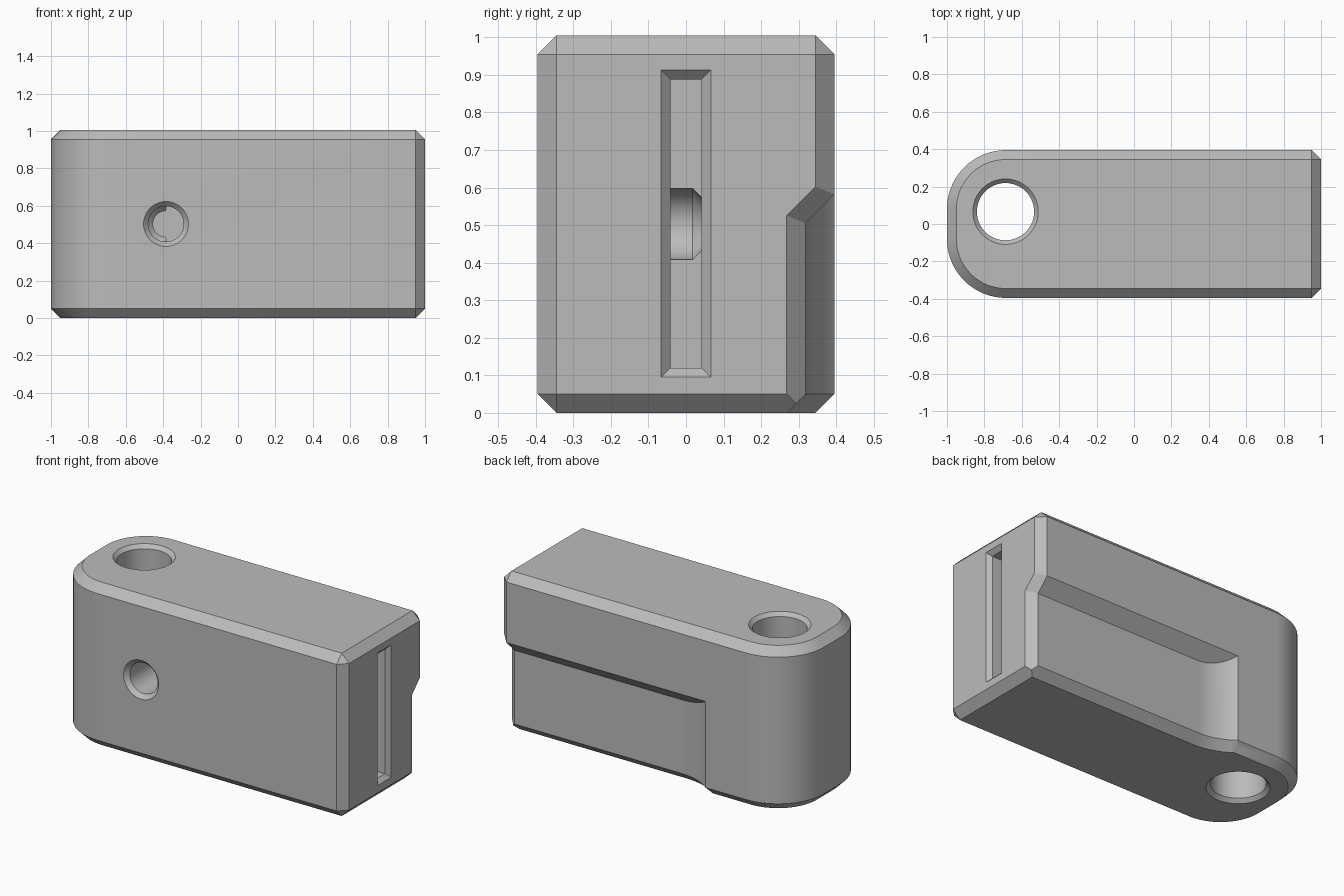
import bpy, bmesh, math
from mathutils import Vector

if "Cube" in bpy.data.objects:
    bpy.data.objects.remove(bpy.data.objects["Cube"])

W, H, C = 0.395, 1.005, 0.05          # half width, height, chamfer
R, CX = 0.315, -0.685                 # rounded end radius and centre

grey = bpy.data.materials.new("plain grey")
grey.diffuse_color = (0.5, 0.5, 0.5, 1)
grey.use_nodes = True
grey.node_tree.nodes["Principled BSDF"].inputs["Base Color"].default_value = grey.diffuse_color


def finish(name, bm):
    bmesh.ops.recalc_face_normals(bm, faces=bm.faces)
    me = bpy.data.meshes.new(name)
    bm.to_mesh(me)
    bm.free()
    ob = bpy.data.objects.new(name, me)
    me.materials.append(grey)
    bpy.context.collection.objects.link(ob)
    return ob


def hull(name, points):
    bm = bmesh.new()
    for p in points:
        bm.verts.new(p)
    bmesh.ops.convex_hull(bm, input=bm.verts)
    bmesh.ops.dissolve_limit(bm, angle_limit=0.003, verts=bm.verts, edges=bm.edges)
    return finish(name, bm)


def loft(name, rings):
    """Skin a stack of equal-length closed rings and cap both ends."""
    bm = bmesh.new()
    vs = [[bm.verts.new(p) for p in ring] for ring in rings]
    n = len(vs[0])
    for a, b in zip(vs, vs[1:]):
        for i in range(n):
            j = (i + 1) % n
            bm.faces.new((a[i], a[j], b[j], b[i]))
    bm.faces.new(vs[0][::-1])
    bm.faces.new(vs[-1])
    return finish(name, bm)


def circle(r, place, n=64):
    return [place(r * math.cos(2 * math.pi * i / n), r * math.sin(2 * math.pi * i / n))
            for i in range(n)]


# Main block: rounded at -x, chamfered all round
def outline(inset, z):
    pts = []
    for s in (-1, 1):
        for i in range(25):
            a = math.pi / 2 * (1 + i / 24)
            r = R - inset
            pts.append((CX + r * math.cos(a), s * (W - R + r * math.sin(a)), z))
        if inset:
            pts.append((1 - C, s * (W - C), z))
        else:
            pts += [(1 - C, s * W, z), (1, s * (W - C), z)]
    return pts


body = hull("block_body", outline(C, 0) + outline(0, C) + outline(0, H - C) + outline(C, H))

# Recess along the lower back, with curved end and sloping ceiling
RY, SLOPE = 0.318, 0.187
AX, AR = -0.19, 0.35


def recess_ring(d, zf):
    r = AR + d
    end = math.acos((AR + RY - 0.46) / r)
    pts = [(1.3, RY - d)]
    for i in range(25):
        a = end * i / 24
        pts.append((AX - r * math.sin(a), RY + AR - r * math.cos(a)))
    pts.append((1.3, 0.46))
    return [(x, y, zf(y)) for x, y in pts]


recess = loft("recess_cutter", [recess_ring(0.1, lambda y: -C), recess_ring(0, lambda y: C),
                                recess_ring(0, lambda y: y + SLOPE)])

# Chamfer where the recess meets the right end
pts = []
for x, e in ((0.9, -0.05), (1.05, 0.1)):
    y0, k = RY - e, SLOPE + e * math.sqrt(2)
    pts += [(x, y0, -0.2), (x, y0, y0 + k), (x, 0.6, 0.6 + k), (x, 0.6, -0.2)]
recess_end = hull("recess_end_cutter", pts)

# Deep slot from the right end, flared at the mouth
slot = loft("slot_cutter", [[(x, sy * (0.041 + f), 0.504 + sz * (0.384 + f))
                             for sy, sz in ((-1, -1), (1, -1), (1, 1), (-1, 1))]
                            for x, f in ((-0.385, 0), (0.975, 0), (1.025, 0.05))])

# Vertical through hole and blind hole in the front
pivot = loft("pivot_hole_cutter", [circle(r, lambda u, v, z=z: (-0.687 + u, 0.066 + v, z))
                                   for r, z in ((0.225, -0.05), (0.153, 0.022),
                                                (0.153, H - 0.022), (0.225, H + 0.05))])
pin = loft("pin_hole_cutter", [circle(r, lambda u, v, y=y: (-0.385 + u, y, 0.503 + v))
                               for r, y in ((0.17, -W - 0.05), (0.095, -W + 0.025),
                                            (0.095, 0.017), (0.071, 0.041))])

# Cut everything out of the block
bpy.context.view_layer.objects.active = body
body.select_set(True)
for cutter in (recess, recess_end, pivot, slot, pin):
    mod = body.modifiers.new(cutter.name, 'BOOLEAN')
    mod.operation = 'DIFFERENCE'
    mod.solver = 'EXACT'
    mod.object = cutter
    bpy.ops.object.modifier_apply(modifier=mod.name)
    bpy.data.objects.remove(cutter)

bpy.ops.object.shade_smooth_by_angle(angle=math.radians(25))
